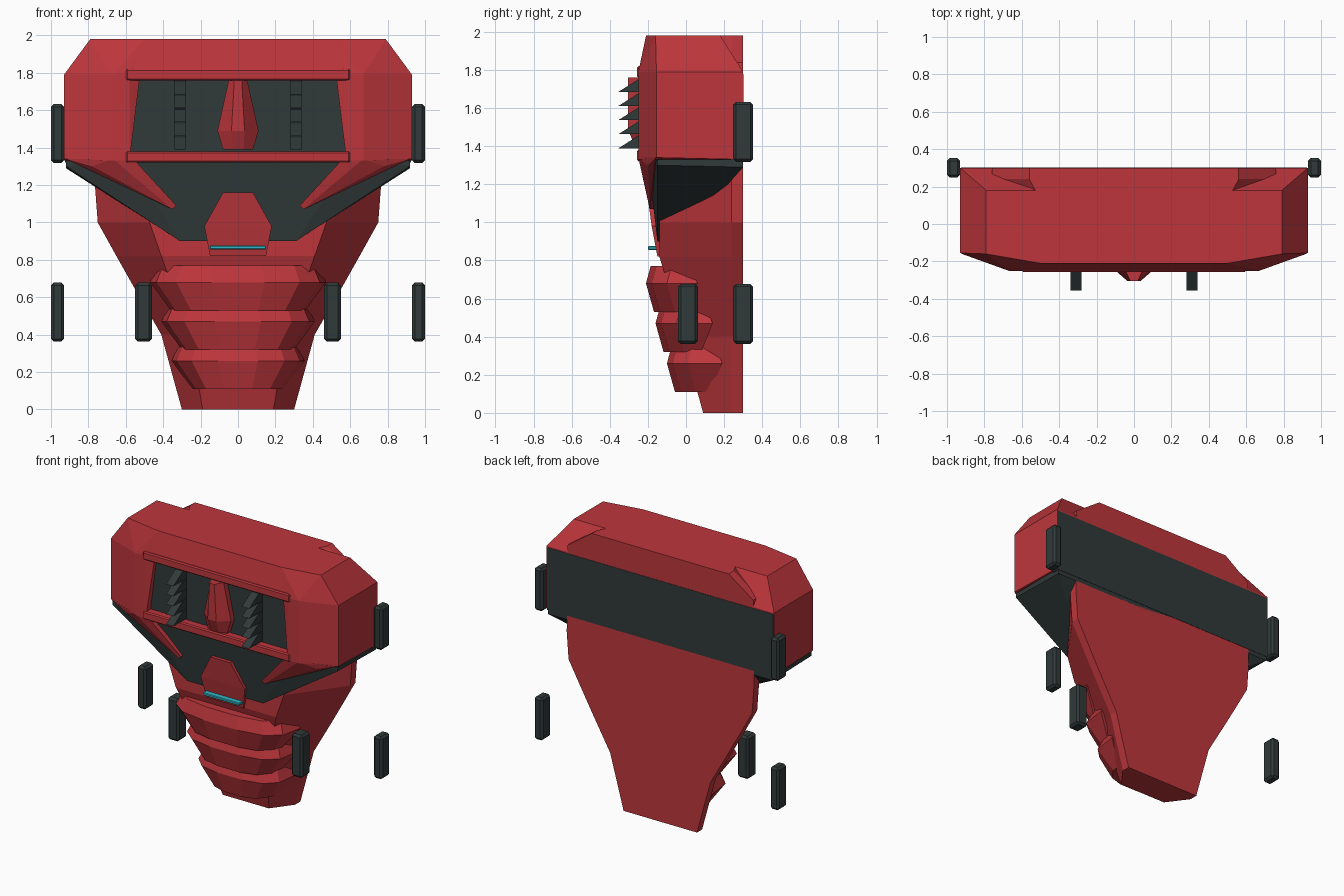
import bpy, bmesh
from mathutils import Vector

if "Cube" in bpy.data.objects:
    bpy.data.objects.remove(bpy.data.objects["Cube"])


def material(name, rgb):
    m = bpy.data.materials.new(name)
    m.use_nodes = True
    m.diffuse_color = (*rgb, 1)
    m.node_tree.nodes["Principled BSDF"].inputs["Base Color"].default_value = (*rgb, 1)
    return m


RED = material("red", (0.51, 0.037, 0.045))
DARK = material("dark grey", (0.03, 0.041, 0.041))
CYAN = material("cyan", (0.03, 0.48, 0.58))


def finish(name, bm, mat):
    bmesh.ops.recalc_face_normals(bm, faces=bm.faces)
    me = bpy.data.meshes.new(name)
    bm.to_mesh(me)
    bm.free()
    me.materials.append(mat)
    ob = bpy.data.objects.new(name, me)
    bpy.context.collection.objects.link(ob)
    return ob


def both(points):
    """Points plus their mirror images across x = 0."""
    return list(points) + [(-x, y, z) for x, y, z in points]


def hull(name, points, mat):
    bm = bmesh.new()
    for p in points:
        bm.verts.new(p)
    res = bmesh.ops.convex_hull(bm, input=bm.verts)
    loose = [v for v in bm.verts if not v.link_faces]
    bmesh.ops.delete(bm, geom=loose, context='VERTS')
    bmesh.ops.dissolve_limit(bm, angle_limit=0.02, verts=bm.verts, edges=bm.edges)
    return finish(name, bm, mat)


def hull_pair(name, points, mat):
    hull("left_" + name, points, mat)
    hull("right_" + name, [(-x, y, z) for x, y, z in points], mat)


def loft(name, rings, mat):
    """Skin a stack of rings that have equal point counts, with capped ends."""
    bm = bmesh.new()
    loops = [[bm.verts.new(p) for p in ring] for ring in rings]
    n = len(loops[0])
    for a, b in zip(loops, loops[1:]):
        for i in range(n):
            j = (i + 1) % n
            bm.faces.new((a[i], a[j], b[j], b[i]))
    bm.faces.new(loops[0])
    bm.faces.new(loops[-1])
    return finish(name, bm, mat)


def plan(half, z):
    """Mirrored closed ring from the right-hand half of a plan outline."""
    return [(x, y, z) for x, y in half] + [(-x, y, z) for x, y in reversed(half)]


def box(name, centre, size, mat, bevel=0.0):
    bm = bmesh.new()
    bmesh.ops.create_cube(bm, size=1)
    bmesh.ops.scale(bm, vec=size, verts=bm.verts)
    bmesh.ops.translate(bm, vec=Vector(centre), verts=bm.verts)
    if bevel:
        bmesh.ops.bevel(bm, geom=bm.edges[:], offset=bevel, segments=1, affect='EDGES')
    return finish(name, bm, mat)


# Tapered body with chamfered front corners: height, half width, front y
body = [(0, .30, .09), (.4, .41, -.02), (.66, .56, -.09), (.82, .65, -.14),
        (1.0, .75, -.14), (1.2, .765, -.14), (1.84, .76, -.14), (1.98, .56, -.14)]
loft("body", [plan([(w, .3), (w, .24), (.63 * w, yf)], z) for z, w, yf in body], RED)

# Three stacked jaw bands: height, half width, front and back y of the ridge
for i, (z, w, yf, yb) in enumerate([(.68, .47, -.21, .06), (.47, .41, -.16, .14),
                                    (.26, .355, -.10, .19)]):
    rings = []
    for dz, dw, inset in ((-.15, -.11, .06), (0, 0, 0), (.09, -.04, .035)):
        hw, f, b = w + dw, yf + inset * .7, yb - inset
        rings.append(plan([(hw, b), (hw * .93, f + .11), (hw * .7, f + .03),
                           (hw * .3, f)], z + dz))
    loft("jaw_band_%d" % (i + 1), rings, RED)

# Chamfered head ends
hull_pair("head_end", [
    (.50, -.21, 1.98), (.79, -.16, 1.98), (.50, .18, 1.98), (.79, .18, 1.98),
    (.58, -.25, 1.79), (.67, -.25, 1.79), (.93, -.155, 1.79), (.93, .3, 1.79),
    (.58, .3, 1.79), (.58, -.25, 1.33), (.67, -.25, 1.33), (.93, -.155, 1.34),
    (.93, .3, 1.33), (.58, .3, 1.33)], RED)

# Brow block above the window
hull("brow", both([(.50, -.21, 1.98), (.50, .2, 1.98), (.57, -.245, 1.81),
                   (.57, .2, 1.81)]), RED)

# Recessed window with its rails, and the panel across the back
box("window_panel", (0, -.12, 1.57), (1.18, .16, .5), DARK)
for name, z in (("upper_rail", 1.79), ("lower_rail", 1.35)):
    box(name, (0, -.215, z), (1.2, .085, .06), RED, .008)
box("back_panel", (0, .275, 1.55), (1.85, .055, .46), DARK)

# Dark chin under the head
hull("chin", both([
    (.92, .3, 1.33), (.92, .3, 1.29), (.92, -.15, 1.33), (.92, -.15, 1.30),
    (.60, -.20, 1.33), (.31, -.15, .90), (.31, -.11, .90), (.31, -.11, 1.0),
    (.75, .22, 1.20)]), DARK)

# Pointed cheek plates running down over the chin
cheek = [(.92, -.16, 1.34), (.78, -.2, 1.30), (.35, -.19, 1.07), (.33, -.195, 1.09),
         (.56, -.25, 1.34), (.67, -.25, 1.34)]
hull_pair("cheek_plate", cheek + [(x, y + .035, z) for x, y, z in cheek], RED)

# Lower snout plate and light strip
snout = [(.08, -.205, 1.16), (.18, -.18, .98), (.15, -.15, .82)]
hull("snout", both(snout + [(x, y + .07, z) for x, y, z in snout]), RED)
box("light_strip", (0, -.17, .866), (.3, .06, .02), CYAN, .004)

# Faceted nose in the window: height, base half width, tip half width, tip y
nose = [(1.39, .08, .03, -.265), (1.49, .11, .035, -.305), (1.76, .05, .02, -.305)]
loft("nose", [plan([(w, -.19), (w, -.24), (t, y)], z) for z, w, t, y in nose], RED)

# Two columns of window spikes
for side, x in (("left", .31), ("right", -.31)):
    for i in range(5):
        z = 1.685 - .074 * i
        profile = [(-.19, z + .074), (-.25, z + .066), (-.355, z), (-.19, z)]
        hull("%s_spike_%d" % (side, i + 1),
             [(x + d, y, h) for d in (-.03, .03) for y, h in profile], DARK)

# Upright side pods
for side, s in (("left", 1), ("right", -1)):
    for name, x, y, z, w in (("upper_pod", .965, .3, 1.475, .07),
                             ("lower_pod", .965, .3, .52, .07),
                             ("front_pod", .505, .01, .52, .09)):
        box(side + "_" + name, (s * x, y, z), (w, .105, .315), DARK, .015)
